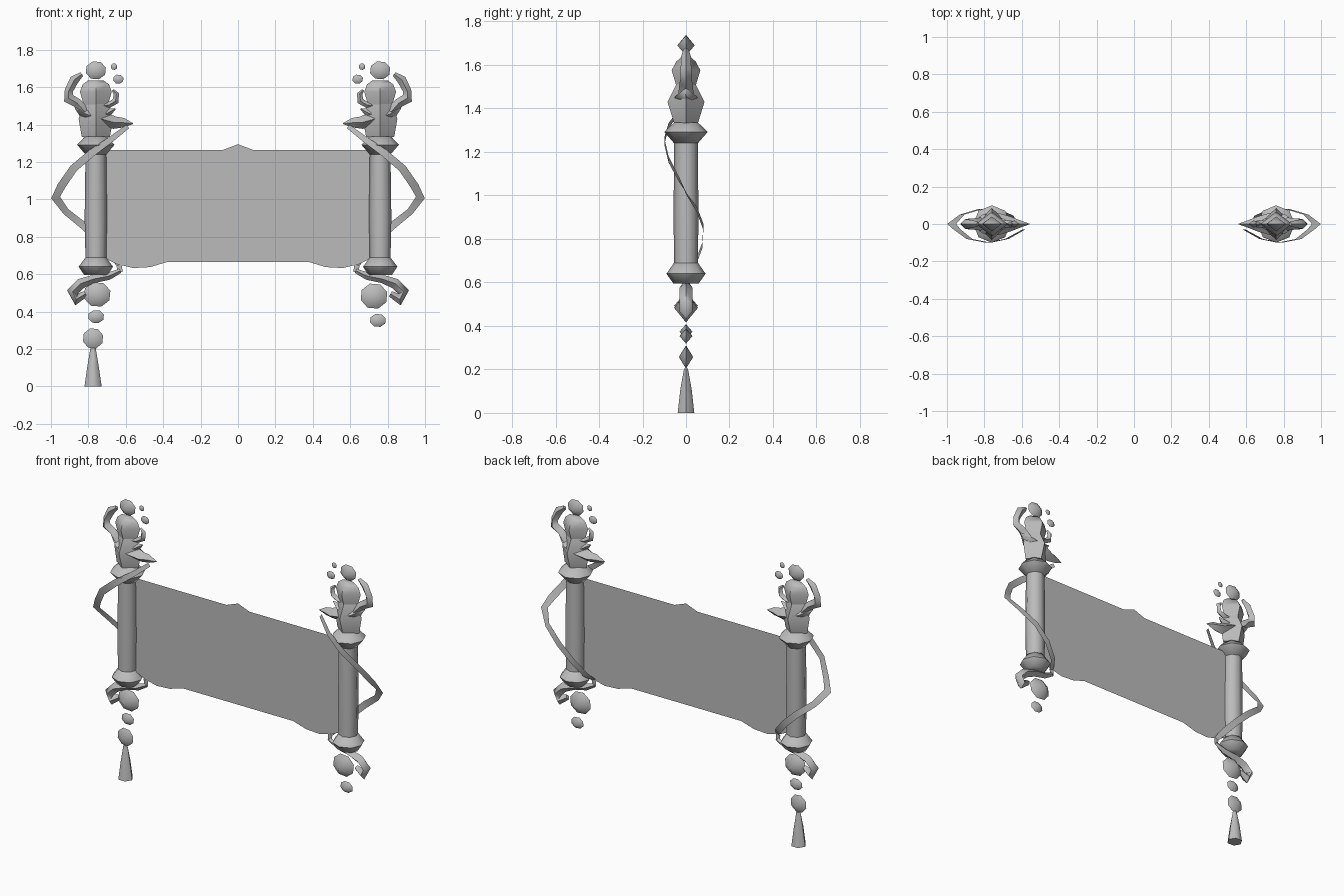
import bpy, bmesh, math
from mathutils import Vector

if "Cube" in bpy.data.objects:
    bpy.data.objects.remove(bpy.data.objects["Cube"])

GREY = (0.5, 0.5, 0.5, 1)
mat = bpy.data.materials.new("stone grey")
mat.diffuse_color = GREY
mat.use_nodes = True
mat.node_tree.nodes["Principled BSDF"].inputs["Base Color"].default_value = GREY


def finish(name, bm, angle=60):
    bmesh.ops.recalc_face_normals(bm, faces=bm.faces)
    me = bpy.data.meshes.new(name)
    bm.to_mesh(me)
    bm.free()
    me.materials.append(mat)
    ob = bpy.data.objects.new(name, me)
    bpy.context.collection.objects.link(ob)
    bpy.ops.object.select_all(action='DESELECT')
    ob.select_set(True)
    bpy.context.view_layer.objects.active = ob
    bpy.ops.object.shade_smooth_by_angle(angle=math.radians(angle))
    return ob


def skin(name, rings, angle=60):
    """Bridge equal rings of points and cap both ends."""
    bm = bmesh.new()
    vs = [[bm.verts.new(p) for p in r] for r in rings]
    n = len(vs[0])
    for a, b in zip(vs, vs[1:]):
        for i in range(n):
            j = (i + 1) % n
            bm.faces.new((a[i], a[j], b[j], b[i]))
    bm.faces.new(vs[0])
    bm.faces.new(vs[-1])
    return finish(name, bm, angle)


def lathe(name, x, profile, n):
    """Upright part from (x radius, y radius, z) rows."""
    ang = [2 * math.pi * i / n for i in range(n)]
    return skin(name, [[(x + rx * math.cos(a), ry * math.sin(a), z) for a in ang]
                       for rx, ry, z in profile])


def orb(name, x, z, rx, rz, depth, turn=0.3):
    """Faceted bead: a ring facing the front with a point at front and back."""
    bm = bmesh.new()
    n = 8
    ring = [bm.verts.new((x + rx * math.cos(turn + i * math.tau / n), 0,
                          z + rz * math.sin(turn + i * math.tau / n))) for i in range(n)]
    for y in (-depth, depth):
        tip = bm.verts.new((x, y, z))
        for i in range(n):
            bm.faces.new((ring[i], ring[(i + 1) % n], tip))
    return finish(name, bm, 75)


def normals(path):
    """In-plane (x, z) side direction at each path point."""
    out = []
    for i in range(len(path)):
        a, b = path[max(i - 1, 0)], path[min(i + 1, len(path) - 1)]
        out.append(Vector((-(b.z - a.z), 0, b.x - a.x)).normalized())
    return out


def horn(name, side, rows):
    """Curl with a diamond section from (x, z, half width, depth) rows."""
    path = [Vector((side * x, 0, z)) for x, z, _, _ in rows]
    rings = []
    for p, s, (_, _, w, d) in zip(path, normals(path), rows):
        y = Vector((0, d, 0))
        rings.append([p + s * w, p + y, p - s * w, p - y])
    return skin(name, rings, 70)


def ribbon(name, side, rows):
    """Thin strip from (x, y, z, half width) rows."""
    path = [Vector((side * x, y, z)) for x, y, z, _ in rows]
    bm = bmesh.new()
    prev = None
    for p, s, r in zip(path, normals(path), rows):
        pair = [bm.verts.new(p + s * r[3]), bm.verts.new(p - s * r[3])]
        if prev:
            bm.faces.new((prev[0], prev[1], pair[1], pair[0]))
        prev = pair
    return finish(name, bm, 40)


# Banner sheet: right half outline, mirrored
half = [(0, 1.295), (0.04, 1.28), (0.08, 1.265), (0.72, 1.265), (0.72, 0.69),
        (0.65, 0.655), (0.56, 0.633), (0.47, 0.638), (0.38, 0.665)]
outline = half + [(-x, z) for x, z in reversed(half[1:])]
bm = bmesh.new()
bm.faces.new([bm.verts.new((x, 0, z)) for x, z in outline])
finish("banner_sheet", bm)

# Two scroll columns
for side, tag in ((-1, "right"), (1, "left")):
    cx = 0.76 * side
    lathe(f"{tag}_pole", cx, [(0.055, 0.055, 0.66), (0.06, 0.057, 0.9),
                              (0.055, 0.055, 1.27)], 8)
    lathe(f"{tag}_top_collar", cx, [(0.055, 0.055, 1.24), (0.1, 0.1, 1.292),
                                    (0.06, 0.055, 1.335)], 8)
    lathe(f"{tag}_bottom_collar", cx, [(0.062, 0.058, 0.595), (0.092, 0.09, 0.64),
                                       (0.055, 0.055, 0.69)], 8)

    # Finial body and head
    lathe(f"{tag}_finial_body", cx, [(0.075, 0.055, 1.333), (0.092, 0.085, 1.43),
                                     (0.065, 0.045, 1.51)], 4)
    lathe(f"{tag}_finial_head", cx, [(0.06, 0.04, 1.49), (0.085, 0.066, 1.575),
                                     (0.07, 0.045, 1.615), (0.04, 0.02, 1.637)], 4)

    # Finial curls and leaf
    horn(f"{tag}_outer_curl", side, [
        (0.835, 1.67, 0.012, 0.012), (0.875, 1.64, 0.025, 0.022),
        (0.905, 1.58, 0.022, 0.025), (0.905, 1.54, 0.03, 0.025),
        (0.86, 1.515, 0.025, 0.03), (0.82, 1.47, 0.035, 0.035),
        (0.80, 1.40, 0.03, 0.03)])
    horn(f"{tag}_inner_curl", side, [
        (0.67, 1.585, 0.006, 0.006), (0.65, 1.565, 0.015, 0.015),
        (0.655, 1.525, 0.018, 0.018), (0.69, 1.505, 0.016, 0.02),
        (0.73, 1.50, 0.02, 0.02)])
    horn(f"{tag}_leaf", side, [
        (0.87, 1.49, 0.005, 0.005), (0.81, 1.455, 0.04, 0.05),
        (0.73, 1.43, 0.045, 0.06), (0.66, 1.41, 0.033, 0.04),
        (0.61, 1.41, 0.025, 0.02), (0.56, 1.405, 0.002, 0.002)])
    horn(f"{tag}_upper_leaf", side, [
        (0.78, 1.43, 0.03, 0.03), (0.70, 1.46, 0.025, 0.03),
        (0.655, 1.485, 0.003, 0.003)])

    # Beads above the finial
    orb(f"{tag}_top_bead", cx, 1.69, 0.056, 0.05, 0.04)
    orb(f"{tag}_small_bead", 0.663 * side, 1.71, 0.018, 0.018, 0.014)
    orb(f"{tag}_side_bead", 0.64 * side, 1.643, 0.029, 0.025, 0.02)

    # Ribbon winding from front of the column to the back
    ribbon(f"{tag}_ribbon", side, [
        (0.59, -0.03, 1.39, 0.012), (0.68, -0.08, 1.32, 0.016),
        (0.78, -0.10, 1.25, 0.02), (0.88, -0.08, 1.165, 0.021),
        (0.945, -0.03, 1.07, 0.022), (0.975, 0.0, 1.01, 0.024),
        (0.92, 0.05, 0.935, 0.018), (0.82, 0.08, 0.855, 0.02),
        (0.73, 0.075, 0.77, 0.02), (0.66, 0.045, 0.69, 0.02),
        (0.635, 0.0, 0.65, 0.016), (0.63, 0.0, 0.61, 0.012)])

    # Curl below the column
    horn(f"{tag}_lower_curl", side, [
        (0.63, 0.618, 0.012, 0.008), (0.69, 0.59, 0.02, 0.02),
        (0.77, 0.575, 0.022, 0.03), (0.84, 0.55, 0.028, 0.03),
        (0.885, 0.505, 0.03, 0.03), (0.865, 0.465, 0.032, 0.03),
        (0.815, 0.495, 0.016, 0.015)])

# Hanging beads, staggered differently on each side
for name, x, z, rx, rz, d in (
        ("right_large_bead", -0.753, 0.492, 0.074, 0.068, 0.055),
        ("right_middle_bead", -0.759, 0.373, 0.044, 0.036, 0.03),
        ("right_lower_bead", -0.775, 0.257, 0.056, 0.056, 0.033),
        ("left_large_bead", 0.727, 0.483, 0.074, 0.07, 0.055),
        ("left_middle_bead", 0.748, 0.353, 0.044, 0.036, 0.03)):
    orb(name, x, z, rx, rz, d)

# Tassel
lathe("tassel", -0.775, [(0.014, 0.01, 0.205), (0.03, 0.03, 0.11),
                         (0.046, 0.044, 0.0)], 6)
